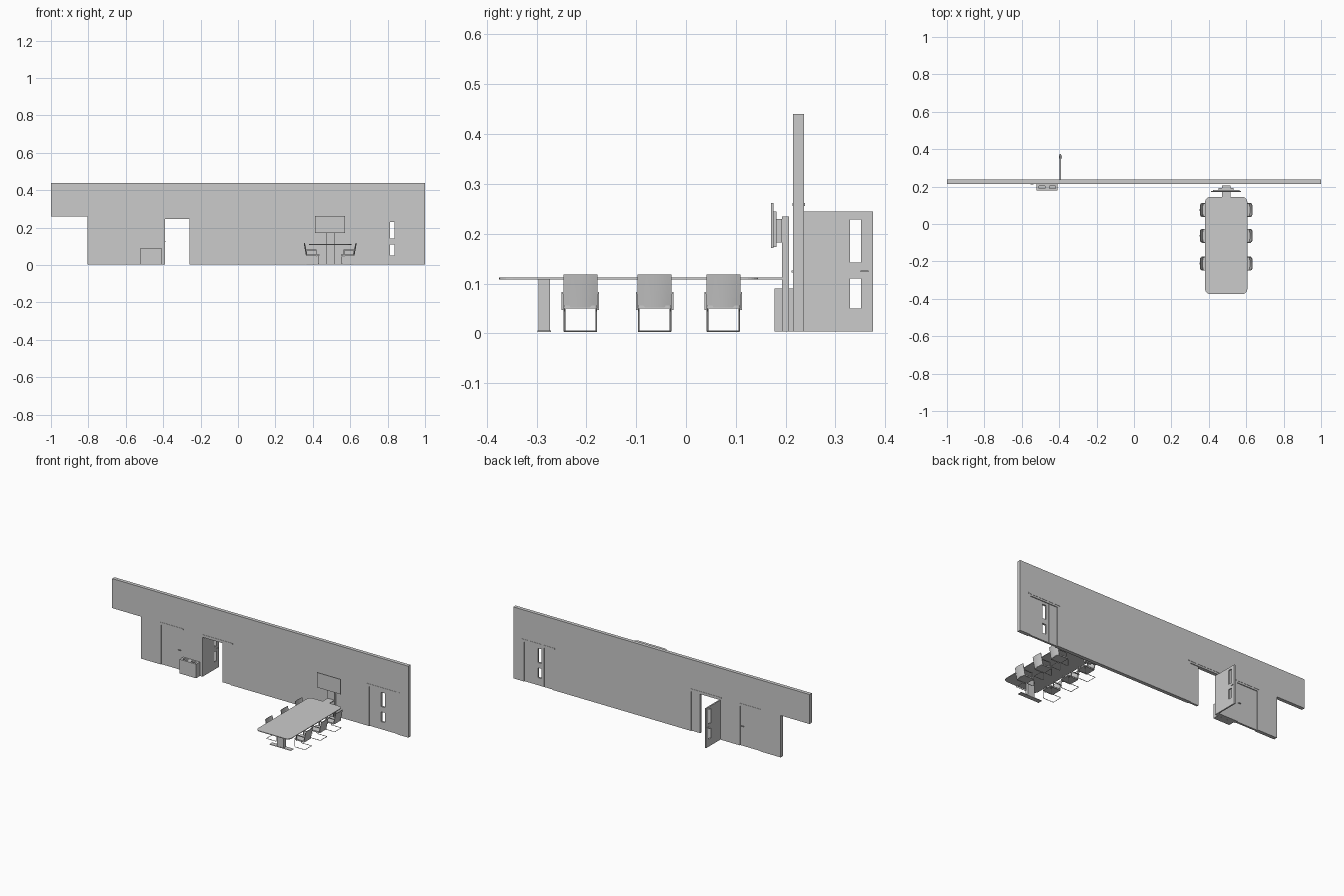
import bpy, bmesh, math

if "Cube" in bpy.data.objects:
    bpy.data.objects.remove(bpy.data.objects["Cube"])


def finish(name, bm):
    bmesh.ops.recalc_face_normals(bm, faces=bm.faces)
    me = bpy.data.meshes.new(name)
    bm.to_mesh(me)
    bm.free()
    ob = bpy.data.objects.new(name, me)
    bpy.context.collection.objects.link(ob)
    return ob


def box(name, x, y, z, round_corners=0):
    bm = bmesh.new()
    bmesh.ops.create_cube(bm, size=1)
    for v in bm.verts:
        v.co = [(r[0] + r[1]) / 2 + c * (r[1] - r[0]) for r, c in zip((x, y, z), v.co)]
    if round_corners:
        edges = [e for e in bm.edges if abs(e.verts[0].co.z - e.verts[1].co.z) > 1e-5]
        bmesh.ops.bevel(bm, geom=edges, offset=round_corners, segments=6, profile=0.5, affect='EDGES')
    return finish(name, bm)


def panel(name, us, zs, holes, depth, along='x'):
    """Upright slab made of grid cells, leaving out the (column, row) holes."""
    bm = bmesh.new()
    grid = {}

    def vert(i, j):
        if (i, j) not in grid:
            co = (us[i], depth[0], zs[j]) if along == 'x' else (depth[0], us[i], zs[j])
            grid[i, j] = bm.verts.new(co)
        return grid[i, j]

    for i in range(len(us) - 1):
        for j in range(len(zs) - 1):
            if (i, j) not in holes:
                bm.faces.new([vert(i, j), vert(i + 1, j), vert(i + 1, j + 1), vert(i, j + 1)])
    ext = bmesh.ops.extrude_face_region(bm, geom=bm.faces[:])
    for g in ext['geom']:
        if isinstance(g, bmesh.types.BMVert):
            g.co['xyz'.index('y' if along == 'x' else 'x')] = depth[1]
    return finish(name, bm)


F, DOOR_TOP = 0.004, 0.245

# Long wall with a raised left end and three doorways
panel('wall', [-1, -0.805, -0.67, -0.53, -0.39, -0.2, 0.735, 0.928, 1], [F, DOOR_TOP, 0.26, 0.44],
      {(0, 0), (0, 1), (2, 0), (4, 0), (6, 0)}, (0.215, 0.237))
for n, x in enumerate([(-0.68, -0.52), (-0.405, -0.185), (0.72, 0.94)]):
    box(f'door_header_{n}', x, (0.2135, 0.2385), (0.256, 0.262))

# Doors
IN = (0.220, 0.232)
GLAZED = [F, 0.05, 0.11, 0.142, 0.229, DOOR_TOP]
panel('plain_door', [-0.67, -0.53], [F, DOOR_TOP], set(), IN)
box('plain_door_handle', (-0.553, -0.538), (0.212, 0.239), (0.122, 0.126))
panel('right_door', [0.795, 0.812, 0.838, 0.928], GLAZED, {(1, 1), (1, 3)}, IN)
box('right_door_side_panel', (0.735, 0.793), IN, (F, DOOR_TOP))
panel('open_door', [0.237, 0.329, 0.351, 0.375], GLAZED, {(1, 1), (1, 3)}, (-0.398, -0.390), 'y')
box('open_door_side_panel', (-0.258, -0.2), IN, (F, DOOR_TOP))
box('open_door_handle', (-0.402, -0.386), (0.350, 0.366), (0.123, 0.126))

# Low cabinet with two openings in its top
cabinet = box('cabinet', (-0.52, -0.408), (0.178, 0.2145), (F, 0.09))
for n, x in enumerate((-0.492, -0.436)):
    slot = box(f'cabinet_slot_cutter_{n}', (x - 0.016, x + 0.016), (0.19, 0.204), (0.08, 0.1))
    slot.hide_render = True
    slot.display_type = 'WIRE'
    mod = cabinet.modifiers.new('slot', 'BOOLEAN')
    mod.operation, mod.object, mod.solver = 'DIFFERENCE', slot, 'EXACT'
bpy.context.view_layer.objects.active = cabinet
for mod in list(cabinet.modifiers):
    bpy.ops.object.modifier_apply(modifier=mod.name)
for ob in [o for o in bpy.data.objects if 'cutter' in o.name]:
    bpy.data.objects.remove(ob)

# Meeting table
CX = 0.493
box('table_top', (CX - 0.113, CX + 0.113), (-0.375, 0.145), (0.108, 0.112), 0.028)
box('table_bridge', (CX - 0.023, CX + 0.023), (0.145, 0.193), (0.108, 0.112))
box('table_leg', (CX - 0.023, CX + 0.023), (-0.296, -0.273), (0.006, 0.108))
box('table_foot', (CX - 0.072, CX + 0.072), (-0.298, -0.271), (0.003, 0.006))

# Screen on its column
box('screen_column', (CX - 0.023, CX + 0.023), (0.193, 0.207), (F, 0.235))
box('screen_mount', (CX - 0.04, CX + 0.04), (0.180, 0.193), (0.182, 0.23))
box('screen_back', (CX - 0.07, CX + 0.07), (0.175, 0.182), (0.173, 0.245))
box('screen', (CX - 0.08, CX + 0.08), (0.171, 0.176), (0.171, 0.262))


def tube(name, pts, radius):
    cu = bpy.data.curves.new(name, 'CURVE')
    cu.dimensions = '3D'
    cu.bevel_depth, cu.bevel_resolution, cu.use_fill_caps = radius, 1, True
    sp = cu.splines.new('POLY')
    sp.points.add(len(pts) - 1)
    for p, co in zip(sp.points, pts):
        p.co = (*co, 1)
    ob = bpy.data.objects.new(name, cu)
    bpy.context.collection.objects.link(ob)
    bpy.ops.object.select_all(action='DESELECT')
    ob.select_set(True)
    bpy.context.view_layer.objects.active = ob
    bpy.ops.object.convert(target='MESH')
    return bpy.context.object


def curved_back():
    bm = bmesh.new()
    rows = []
    for j in range(5):
        t = j / 4
        rows.append([])
        for i in range(9):
            s = i / 4 - 1
            u = 0.124 + 0.014 * t + 0.006 * (1 - s * s) * (1 - 0.4 * t)
            rows[-1].append(bm.verts.new((u, s * 0.034, 0.052 + 0.066 * t)))
    for a, b in zip(rows, rows[1:]):
        for i in range(8):
            bm.faces.new([a[i], a[i + 1], b[i + 1], b[i]])
    bmesh.ops.recalc_face_normals(bm, faces=bm.faces)
    bmesh.ops.solidify(bm, geom=bm.faces[:], thickness=0.003)
    return finish('chair_back', bm)


# One cantilever chair, measured outwards from the table centre line
w = 0.032
frame = [(0.125, w, 0.049), (0.066, w, 0.049), (0.061, w, 0.044), (0.061, w, 0.008),
         (0.066, w, 0.0045), (0.13, w, 0.0045)]
frame += [(x, -y, z) for x, y, z in reversed(frame)]
parts = [curved_back(),
         box('chair_seat', (0.058, 0.128), (-0.034, 0.034), (0.05, 0.056), 0.006),
         tube('chair_frame', frame, 0.0017)]
for side, name in ((-1, 'near'), (1, 'far')):
    y = sorted((side * 0.033, side * 0.0375))
    parts.append(box(f'chair_{name}_arm', (0.072, 0.132), y, (0.079, 0.083)))
    parts.append(box(f'chair_{name}_arm_post', (0.072, 0.077), y, (0.047, 0.079)))
bpy.ops.object.select_all(action='DESELECT')
for ob in (parts[0], parts[2]):
    ob.select_set(True)
    bpy.context.view_layer.objects.active = ob
bpy.ops.object.shade_smooth_by_angle()

# Three chairs on each side of the table
for n, y in enumerate((-0.212, -0.063, 0.075)):
    for side, turn in (('right', 0), ('left', math.pi)):
        for part in parts:
            ob = part.copy()
            ob.name = f'{side}_{part.name}_{n}'
            ob.location = (CX, y, 0)
            ob.rotation_euler.z = turn
            bpy.context.collection.objects.link(ob)
for part in parts:
    bpy.data.objects.remove(part)
